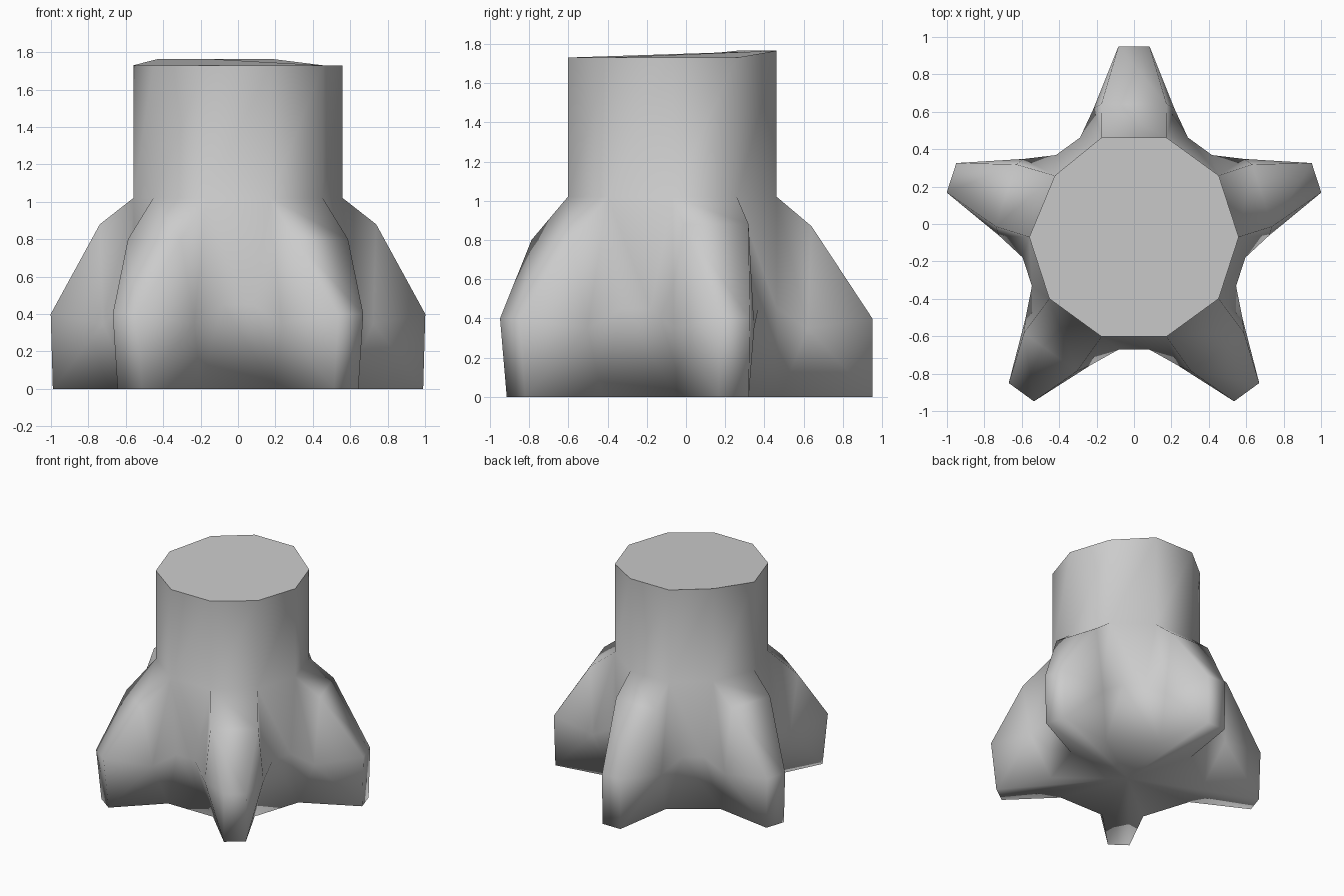
import bpy, bmesh
from math import sin, cos, radians

if "Cube" in bpy.data.objects:
    bpy.data.objects.remove(bpy.data.objects["Cube"])

CY = -0.07          # trunk axis is slightly in front of the origin
R = 0.56            # trunk radius
bm = bmesh.new()


def polar(r, deg, z):
    a = radians(deg)
    return bm.verts.new((r * cos(a), CY + r * sin(a), z))


def local(deg, d, w, z):
    """Point d along a direction from the trunk axis and w to its left."""
    a = radians(deg)
    return bm.verts.new((d * cos(a) - w * sin(a), CY + d * sin(a) + w * cos(a), z))


# Trunk: ten-sided column with the cut raised slightly at the back
raised = {2: 1.765, 3: 1.765, 4: 1.765}
top = [polar(R, 36 * i, raised.get(i, 1.73)) for i in range(10)]
collar = [polar(R, 36 * i, 1.02) for i in range(10)]
top[4].co.x += 0.03
collar[4].co.x += 0.03
for i in range(10):
    j = (i + 1) % 10
    bm.faces.new((collar[i], collar[j], top[j], top[i]))
cap = bm.faces.new(top)

# Valleys between the roots: swelling half way down, tucked in at the ground
s = (-1, 1)
v_mid = [[local(54 + 72 * k, 0.60, 0.08 * q, 0.45) for q in s] for k in range(5)]
v_low = [[local(54 + 72 * k, 0.535, 0.20 * q, 0) for q in s] for k in range(5)]
centre = polar(0, 0, 0)

# Roots: shoulder distance, shoulder height, tip distance at top and at ground
roots = [(0.72, 0.88, 1.026, 1.015), (0.71, 0.87, 1.02, 1.02), (0.72, 0.88, 1.026, 1.015),
         (0.76, 0.80, 1.025, 0.985), (0.76, 0.80, 1.025, 0.985)]
for k, (dm, zm, dt, db) in enumerate(roots):
    deg = 18 + 72 * k
    t = [collar[2 * k], collar[2 * k + 1]]
    m = [local(deg, dm, 0.175 * q, zm) for q in s]
    p = [local(deg, dt, 0.083 * q, 0.40) for q in s]
    p0 = [local(deg, db, 0.08 * q, 0) for q in s]
    side = [local(deg, 0.69, 0.215 * q, 0.35) for q in s]
    vm = [v_mid[k - 1][1], v_mid[k][0]]
    v = [v_low[k - 1][1], v_low[k][0]]
    # top and tip
    bm.faces.new((t[0], m[0], m[1], t[1]))
    bm.faces.new((m[0], p[0], p[1], m[1]))
    bm.faces.new((p[0], p0[0], p0[1], p[1]))
    bm.faces.new((centre, p0[1], p0[0]))
    # both flanks and the underside
    for i in (0, 1):
        bm.faces.new((m[i], p[i], side[i]))
        bm.faces.new((p[i], p0[i], side[i]))
        bm.faces.new((p0[i], v[i], side[i]))
        bm.faces.new((t[i], m[i], side[i]))
        bm.faces.new((t[i], side[i], vm[i]))
        bm.faces.new((side[i], v[i], vm[i]))
        bm.faces.new((centre, v[i], p0[i]))
    # trunk wall running down through the valley
    a, b = v_mid[k]
    c, d = v_low[k]
    bm.faces.new((collar[2 * k + 1], collar[(2 * k + 2) % 10], b, a))
    bm.faces.new((a, b, d, c))
    bm.faces.new((centre, c, d))

bmesh.ops.recalc_face_normals(bm, faces=bm.faces[:])
for f in bm.faces:
    f.smooth = True
for e in cap.edges:      # crisp rim around the cut
    e.smooth = False
cap.smooth = False

mesh = bpy.data.meshes.new("tree_stump")
bm.to_mesh(mesh)
bm.free()
bpy.context.collection.objects.link(bpy.data.objects.new("tree_stump", mesh))
